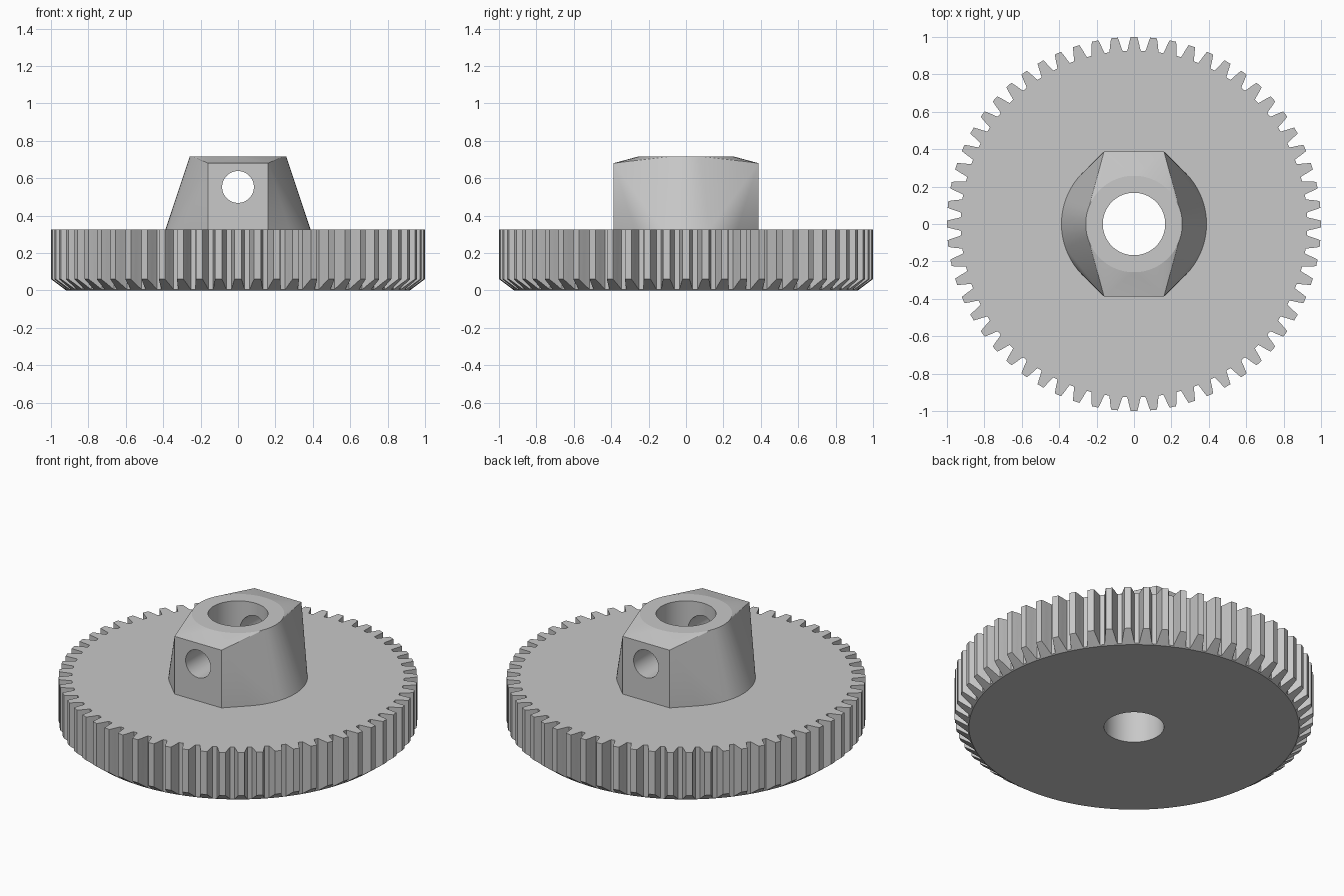
import bpy, bmesh
from math import sin, cos, pi, radians

cube = bpy.data.objects.get("Cube")
if cube:
    bpy.data.objects.remove(cube)

TEETH = 60
GEAR_TOP = 0.325
HUB_TOP = 0.715
FOOT_R = 0.92          # radius of the underside
CHAMFER_SLOPE = 0.75   # rise per unit of radius under the teeth

grey = bpy.data.materials.new("light grey")
grey.use_nodes = True
grey.diffuse_color = (0.58, 0.58, 0.58, 1)
grey.node_tree.nodes["Principled BSDF"].inputs["Base Color"].default_value = grey.diffuse_color


def make_object(name, bm):
    bmesh.ops.recalc_face_normals(bm, faces=bm.faces)
    mesh = bpy.data.meshes.new(name)
    bm.to_mesh(mesh)
    bm.free()
    mesh.materials.append(grey)
    obj = bpy.data.objects.new(name, mesh)
    bpy.context.collection.objects.link(obj)
    return obj


def combine(target, tool, operation):
    """Apply a boolean and remove the tool object."""
    tool.hide_render = True
    mod = target.modifiers.new(operation, 'BOOLEAN')
    mod.operation = operation
    mod.solver = 'EXACT'
    mod.object = tool
    bpy.context.view_layer.objects.active = target
    bpy.ops.object.modifier_apply(modifier=mod.name)
    bpy.data.objects.remove(tool)


def circle(radius, z, count=96):
    return [(radius * cos(2 * pi * i / count), radius * sin(2 * pi * i / count), z)
            for i in range(count)]


# Toothed wheel: tooth flank as (radius, half width), chamfered underneath
flank = [(0.927, 0.036), (0.945, 0.031), (0.967, 0.0265), (0.985, 0.022), (1.0, 0.018)]
tooth = [(r, -w / r) for r, w in flank] + [(r, w / r) for r, w in reversed(flank)]
outline = [(r, a + 2 * pi * t / TEETH) for t in range(TEETH) for r, a in tooth]

bm = bmesh.new()
rings = [[], [], []]
for r, a in outline:
    levels = [(FOOT_R, 0), (r, (r - FOOT_R) * CHAMFER_SLOPE), (r, GEAR_TOP)]
    for ring, (radius, z) in zip(rings, levels):
        ring.append(bm.verts.new((radius * cos(a), radius * sin(a), z)))
bm.faces.new(rings[0])
bm.faces.new(rings[2])
for low, high in zip(rings, rings[1:]):
    for i in range(len(low)):
        bm.faces.new((low[i - 1], low[i], high[i], high[i - 1]))
gear = make_object("gear_with_hub", bm)

# Hub: hull of a tapering round boss and a flat-ended block, sunk into the wheel
bm = bmesh.new()
points = circle(0.388, GEAR_TOP) + circle(0.388, 0.2) + circle(0.258, HUB_TOP)
points += [(x, y, z) for x in (-0.16, 0.16) for y in (-0.388, 0.388) for z in (0.2, 0.68)]
verts = [bm.verts.new(p) for p in points]
hull = bmesh.ops.convex_hull(bm, input=verts)
loose = [v for v in bm.verts if not v.link_faces]
bmesh.ops.delete(bm, geom=loose, context='VERTS')
bmesh.ops.dissolve_limit(bm, angle_limit=radians(0.1), verts=bm.verts, edges=bm.edges)
combine(gear, make_object("hub", bm), 'UNION')


# Shaft bore and cross hole for the set screw
def cylinder(name, radius, depth, location, tilt, segments):
    bm = bmesh.new()
    bmesh.ops.create_cone(bm, cap_ends=True, segments=segments, radius1=radius,
                          radius2=radius, depth=depth)
    obj = make_object(name, bm)
    obj.location = location
    obj.rotation_euler.x = tilt
    bpy.context.view_layer.update()
    return obj


combine(gear, cylinder("shaft_cutter", 0.167, 2, (0, 0, 0.3), 0, 72), 'DIFFERENCE')
combine(gear, cylinder("screw_cutter", 0.085, 2, (0, 0, 0.553), pi / 2, 48), 'DIFFERENCE')

# Smooth the round walls, keep the tooth and block edges crisp
bpy.ops.object.select_all(action='DESELECT')
gear.select_set(True)
bpy.context.view_layer.objects.active = gear
bpy.ops.object.shade_smooth_by_angle(angle=radians(8))
